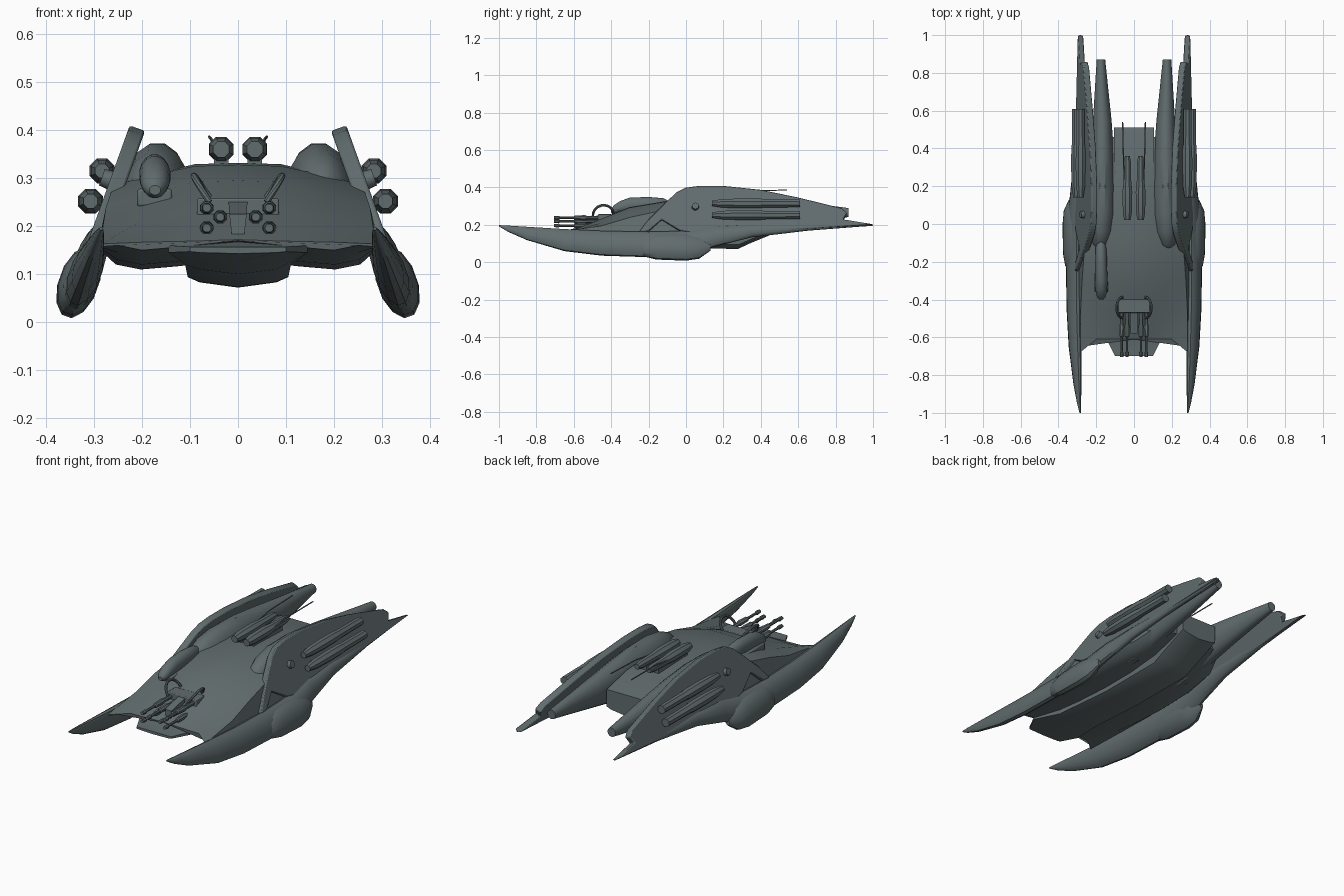
import bpy, bmesh, math
from mathutils import Vector

if "Cube" in bpy.data.objects:
    bpy.data.objects.remove(bpy.data.objects["Cube"])

slate = bpy.data.materials.new("slate_grey")
slate.diffuse_color = (0.12, 0.15, 0.155, 1)
slate.use_nodes = True
slate.node_tree.nodes["Principled BSDF"].inputs["Base Color"].default_value = slate.diffuse_color


def finish(name, bm, mirror=False, bevel=0, angle=35):
    bmesh.ops.recalc_face_normals(bm, faces=bm.faces[:])
    me = bpy.data.meshes.new(name)
    bm.to_mesh(me)
    bm.free()
    me.materials.append(slate)
    me.shade_smooth()
    me.set_sharp_from_angle(angle=math.radians(angle))
    ob = bpy.data.objects.new(name, me)
    bpy.context.collection.objects.link(ob)
    if bevel:
        m = ob.modifiers.new("bevel", 'BEVEL')
        m.width, m.segments = bevel, 2
    if mirror:
        ob.modifiers.new("mirror", 'MIRROR').use_mirror_merge = False
    return ob


def loft(name, rings, **kw):
    """Skin closed rings of equal length and cap both ends."""
    bm = bmesh.new()
    vs = [[bm.verts.new(p) for p in r] for r in rings]
    n = len(vs[0])
    for a, b in zip(vs, vs[1:]):
        for i in range(n):
            bm.faces.new((a[i], a[(i + 1) % n], b[(i + 1) % n], b[i]))
    bm.faces.new(vs[0])
    bm.faces.new(vs[-1])
    return finish(name, bm, **kw)


def sym(half):
    """Complete a half section whose first and last points lie on x = 0."""
    return half + [(-x, y, z) for x, y, z in reversed(half[1:-1])]


def oval(y, cx, cz, rx, rz, n=16):
    return [(cx + rx * math.cos(t), y, cz + rz * math.sin(t))
            for t in (2 * math.pi * (i + .5) / n for i in range(n))]


def ovals(name, stations, n=16, **kw):
    return loft(name, [oval(*s, n=n) for s in stations], **kw)


def lathe(name, x, z, profile, n=8, **kw):
    return ovals(name, [(y, x, z, r, r) for y, r in profile], n=n, **kw)


def tilt(y, z, off=0):
    """Point on the leaning side plane, pushed outward by off."""
    return (.355 - .36 * z + .94 * off, y, z + .34 * off)


def blade(name, stations, n=12, shift=0):
    rings = []
    for y, zb, zt, t in stations:
        ring = []
        for i in range(n):
            a = 2 * math.pi * (i + .5) / n
            ring.append(tilt(y, (zb + zt) / 2 + (zt - zb) / 2 * math.sin(a) / .966,
                             shift + t * math.cos(a)))
        rings.append(ring)
    return loft(name, rings, mirror=True, angle=40)


def box(name, x, y, z, bevel=0, **kw):
    return loft(name, [[(x[0], yy, z[0]), (x[1], yy, z[0]), (x[1], yy, z[1]), (x[0], yy, z[1])]
                       for yy in y], bevel=bevel, **kw)


def tube(name, pts, r, n=8, **kw):
    rings = []
    for i, p in enumerate(pts):
        d = Vector(pts[min(i + 1, len(pts) - 1)]) - Vector(pts[max(i - 1, 0)])
        q = d.to_track_quat('Z', 'Y')
        rings.append([Vector(p) + q @ Vector((r * math.cos(2 * math.pi * k / n),
                      r * math.sin(2 * math.pi * k / n), 0)) for k in range(n)])
    return loft(name, rings, **kw)


# Wide main hull: y, centre top, outer top, bottom, half width at top and edge
rings = []
for y, zt, zs, zb, wt, w in [(-.61, .172, .163, .15, .285, .29), (-.45, .235, .195, .135, .282, .29),
                             (-.3, .295, .24, .12, .275, .292), (-.1, .328, .283, .11, .26, .295),
                             (.1, .332, .285, .11, .25, .29), (.3, .325, .28, .13, .22, .25),
                             (.46, .29, .26, .18, .17, .19)]:
    dy = -.07 if y == -.61 else 0
    k = w / .29
    rings.append(sym([(0, y, zt), (.09, y, zt - .003), (.2 * k, y, zt * .4 + zs * .6), (wt, y + dy, zs),
                      (w, y + dy, .157 if y < .4 else .22), (.25 * k, y + dy * .5, zb + .01), (.2 * k, y, zb),
                      (.13 * k, y, zb + .006), (0, y, zb + .02)]))
loft("main_hull", rings, angle=30)

# Centre nose and keel
loft("keel", [sym([(0, y, zt), (w, y, zt), (w, y, zb + e), (.08, y, zb + e * .5), (0, y, zb)])
              for y, w, zt, zb, e in [(-.7, .1, .157, .143, .004), (-.61, .145, .16, .125, .02),
                                      (-.45, .11, .2, .1, .02), (-.1, .105, .3, .073, .022),
                                      (.28, .105, .322, .072, .022), (.34, .105, .318, .1, .02),
                                      (.51, .105, .28, .17, .02)]], angle=30)

# Shoulder engine pods
ovals("engine_pod", [(-.135, .18, .26, .02, .03), (-.11, .178, .25, .048, .075),
                     (-.04, .174, .243, .07, .112), (.06, .17, .243, .078, .13),
                     (.2, .167, .245, .072, .13), (.35, .167, .252, .064, .108),
                     (.55, .168, .258, .05, .075), (.87, .175, .266, .023, .024)], mirror=True)

# Long crescent blades and their hip bulges
blade("side_blade", [(-1, .192, .198, .004), (-.95, .163, .195, .01), (-.85, .12, .188, .018),
                     (-.65, .062, .175, .028), (-.45, .038, .165, .033), (-.2, .03, .16, .034),
                     (0, .03, .165, .034), (.15, .085, .195, .03), (.35, .135, .202, .024),
                     (.65, .17, .204, .016), (1, .196, .2, .004)])
blade("hip_bulge", [(-.255, .06, .11, .012), (-.22, .03, .13, .03), (-.16, .016, .148, .04),
                    (-.08, .013, .152, .042), (0, .01, .15, .042), (.07, .02, .135, .036),
                    (.13, .06, .11, .012)], shift=.006)

# Upper fins: extruded outline with a notch at the front
outline = [(-.25, .16), (-.2, .225), (-.115, .31), (-.05, .37), (0, .395), (.07, .404), (.2, .404),
           (.4, .383), (.6, .342), (.83, .285), (.86, .26), (.84, .225), (1, .199), (.5, .165),
           (.1, .14), (-.03, .165), (-.13, .225), (-.205, .16)]
loft("upper_fin", [[tilt(y, z, o) for y, z in outline] for o in (-.017, .017)],
     mirror=True, bevel=.005)

# Fin pivot knob
bm = bmesh.new()
bmesh.ops.create_cone(bm, cap_ends=True, segments=12, radius1=.02, radius2=.018, depth=.02)
q = Vector((.94, 0, .34)).to_track_quat('Z', 'Y')
for v in bm.verts:
    v.co = q @ v.co + Vector(tilt(.05, .29, .025))
finish("pivot_knob", bm, mirror=True)

# Missiles on the fins and on the back
for x, z in [(.283, .315), (.307, .252)]:
    lathe("fin_missile", x, z, [(.14, .016), (.2, .025), (.3, .028), (.4, .027), (.42, .024), (.61, .022)],
          mirror=True)
lathe("back_missile", .035, .36, [(.02, .018), (.06, .026), (.17, .028), (.23, .022), (.33, .02), (.36, .014)],
      mirror=True)
box("missile_rail", (.02, .05), (.06, .3), (.31, .345), mirror=True)
tube("antenna", [(.05, .2, .365), (.056, .34, .382), (.06, .54, .386)], .003, n=6, mirror=True)

# Offset cockpit head
ovals("cockpit_head", [(-.4, -.173, .275, .012, .01), (-.385, -.173, .282, .024, .024),
                       (-.35, -.173, .295, .031, .034), (-.3, -.173, .305, .033, .041),
                       (-.2, -.174, .308, .032, .042), (-.12, -.175, .308, .028, .035),
                       (-.085, -.175, .31, .012, .015)])
box("cockpit_base", (-.21, -.137), (-.36, -.2), (.24, .278), bevel=.006)

# Nose gun mount, cannons, centre strut and hoses
box("gun_mount", (-.085, .085), (-.47, -.4), (.16, .258), bevel=.004)
loft("centre_strut", [[(-a, y, z0), (a, y, z0), (b, y, z1), (-b, y, z1)] for y, a, b, z0, z1 in
                      [(-.58, .012, .018, .17, .225), (-.45, .012, .02, .165, .255)]])
for x, z in [(.065, .238), (.037, .219), (.065, .196)]:
    lathe("nose_cannon", x, z, [(-.705, .009), (-.68, .011), (-.675, .007), (-.6, .007), (-.595, .013),
                                (-.54, .015), (-.53, .011), (-.45, .011)], mirror=True)
arc = [math.radians(a) for a in range(0, 181, 20)]
tube("feed_hose", [(.06 + .032 * math.sin(a), -.443 - .055 * math.cos(a),
                    .25 + .05 * math.sin(a) + .01 * a / math.pi) for a in arc], .007, mirror=True)
